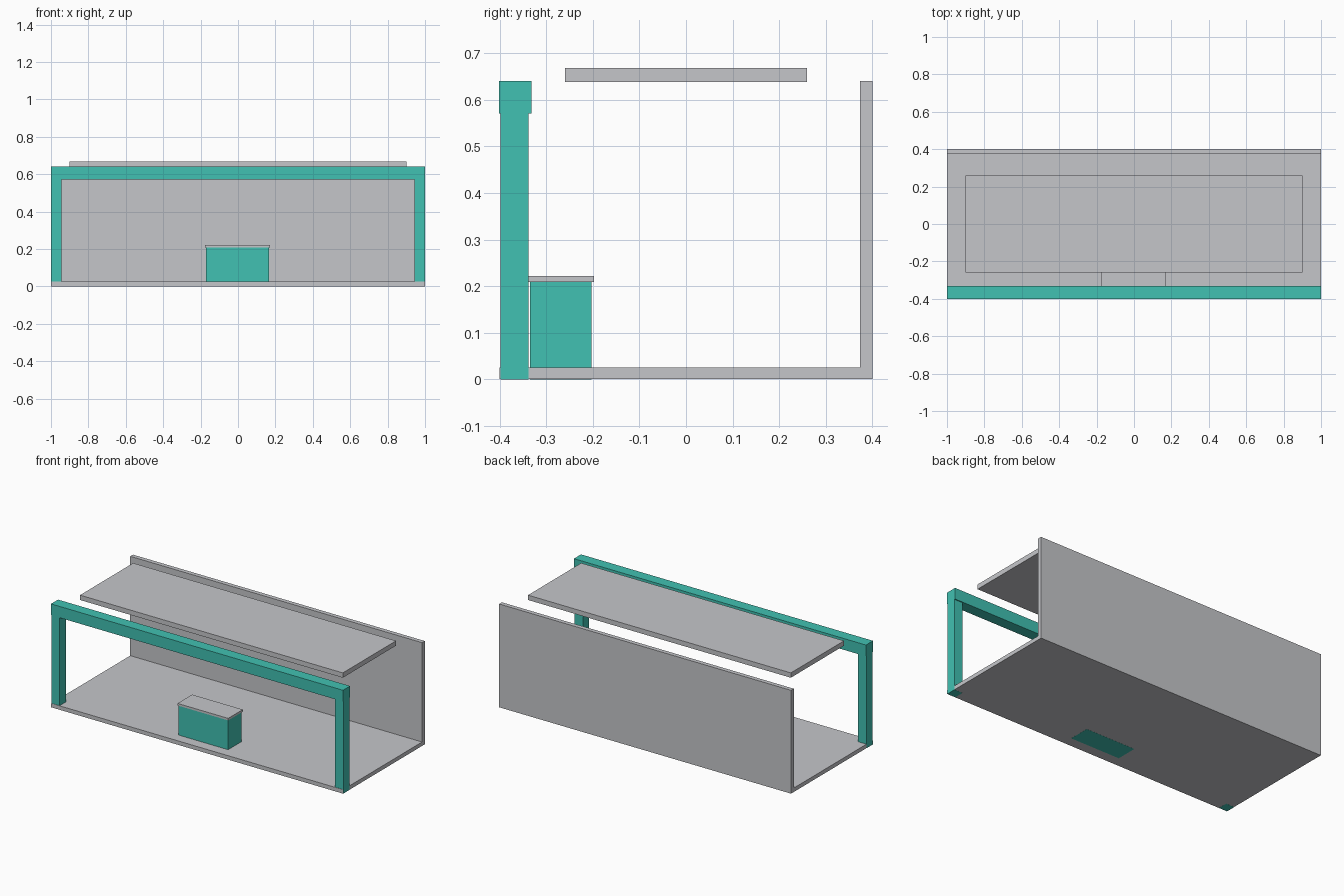
import bpy
import bmesh

default = bpy.data.objects.get("Cube")
if default:
    bpy.data.objects.remove(default, do_unlink=True)


def make_material(name, rgb):
    mat = bpy.data.materials.new(name)
    mat.use_nodes = True
    color = (*rgb, 1.0)
    mat.diffuse_color = color
    mat.node_tree.nodes["Principled BSDF"].inputs["Base Color"].default_value = color
    return mat


grey = make_material("light grey", (0.56, 0.565, 0.59))
teal = make_material("teal", (0.053, 0.533, 0.445))


def extrude_profile(name, profile, x0, x1, mat):
    """Extrude a closed (y, z) outline along x."""
    bm = bmesh.new()
    face = bm.faces.new([bm.verts.new((x0, y, z)) for y, z in profile])
    moved = bmesh.ops.extrude_face_region(bm, geom=[face])["geom"]
    verts = [v for v in moved if isinstance(v, bmesh.types.BMVert)]
    bmesh.ops.translate(bm, verts=verts, vec=(x1 - x0, 0, 0))
    bmesh.ops.recalc_face_normals(bm, faces=bm.faces)
    mesh = bpy.data.meshes.new(name)
    bm.to_mesh(mesh)
    bm.free()
    mesh.materials.append(mat)
    obj = bpy.data.objects.new(name, mesh)
    bpy.context.collection.objects.link(obj)
    return obj


def box(name, x, y, z, mat):
    outline = [(y[0], z[0]), (y[1], z[0]), (y[1], z[1]), (y[0], z[1])]
    return extrude_profile(name, outline, x[0], x[1], mat)


# Floor and back wall share one L-shaped section
shell = [(-0.4, 0.0005), (0.4, 0.0005), (0.4, 0.64),
         (0.373, 0.64), (0.373, 0.025), (-0.4, 0.025)]
extrude_profile("floor_and_back_wall", shell, -0.9995, 0.9995, grey)

# Floating roof panel
box("roof_panel", (-0.9, 0.9), (-0.26, 0.26), (0.638, 0.668), grey)

# Front frame: two posts and a beam
for side, x in (("left", (0.943, 1)), ("right", (-1, -0.943))):
    box(side + "_post", x, (-0.398, -0.338), (0, 0.571), teal)
box("front_beam", (-1, 1), (-0.401, -0.332), (0.571, 0.641), teal)

# Counter standing behind the opening
box("counter_body", (-0.172, 0.167), (-0.335, -0.203), (0, 0.209), teal)
box("counter_top", (-0.176, 0.171), (-0.34, -0.197), (0.209, 0.222), grey)
